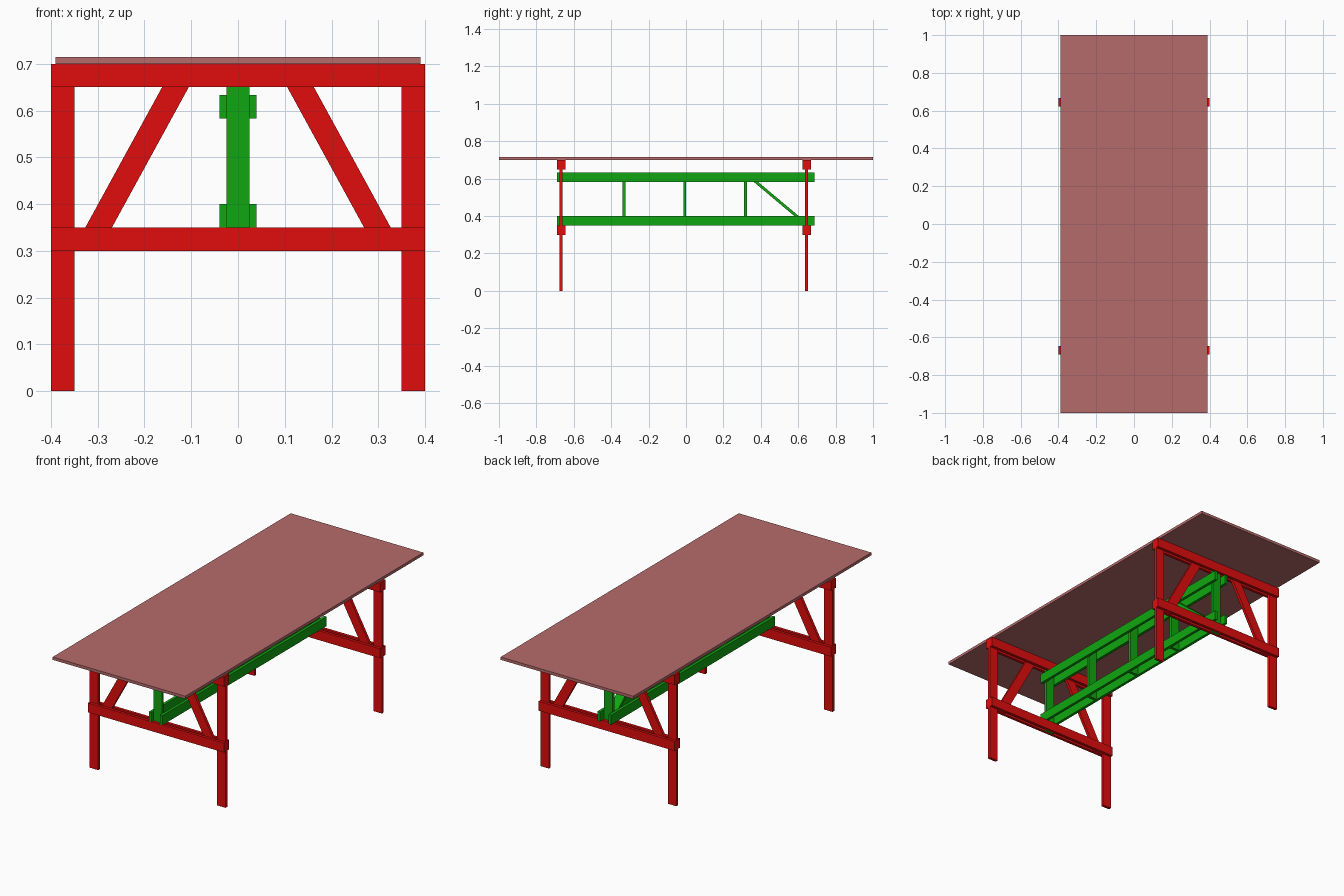
import bpy

if "Cube" in bpy.data.objects:
    bpy.data.objects.remove(bpy.data.objects["Cube"])

T = 0.015          # plank thickness
W = 0.05           # plank width
TRESTLE_Y = (-0.6675, 0.645)
LOW, HIGH = 0.35, 0.583   # undersides of the two stringers


def material(name, rgb):
    m = bpy.data.materials.new(name)
    m.diffuse_color = (*rgb, 1)
    m.use_nodes = True
    m.node_tree.nodes["Principled BSDF"].inputs["Base Color"].default_value = m.diffuse_color
    return m


RED = material("red_paint", (0.75, 0.004, 0.004))
GREEN = material("green_paint", (0.005, 0.38, 0.005))
TOP = material("faded_red", (0.47, 0.145, 0.145))


def prism(name, outline, axis, centre, thick, mat):
    """Extrude an outline along x (points are y,z) or y (points are x,z)."""
    n = len(outline)
    verts = []
    for d in (centre - thick / 2, centre + thick / 2):
        for a, z in outline:
            verts.append((d, a, z) if axis == "x" else (a, d, z))
    faces = [tuple(range(n))[::-1], tuple(range(n, 2 * n))]
    faces += [(i, (i + 1) % n, n + (i + 1) % n, n + i) for i in range(n)]
    if axis == "y":
        faces = [f[::-1] for f in faces]
    me = bpy.data.meshes.new(name)
    me.from_pydata(verts, [], faces)
    me.materials.append(mat)
    ob = bpy.data.objects.new(name, me)
    bpy.context.collection.objects.link(ob)
    return ob


def box(name, x0, x1, y0, y1, z0, z1, mat):
    return prism(name, [(y0, z0), (y1, z0), (y1, z1), (y0, z1)],
                 "x", (x0 + x1) / 2, x1 - x0, mat)


# Table top
box("table_top", -0.39, 0.39, -1, 1, 0.70, 0.715, TOP)

# Trestles: legs and slanted braces sandwiched between paired rails
for end, y in zip(("front", "back"), TRESTLE_Y):
    for level, z in (("lower", 0.30), ("upper", 0.65)):
        for side in (-1, 1):
            yc = y + side * T
            box(f"{end}_{level}_rail", -0.4, 0.4, yc - T / 2, yc + T / 2, z, z + W, RED)
    for s in (-1, 1):
        xs = sorted((s * 0.35, s * 0.40))
        box(f"{end}_leg", *xs, y - T / 2, y + T / 2, 0, 0.70, RED)
        outline = [(-0.354, 0.30), (-0.297, 0.30), (-0.078, 0.70), (-0.135, 0.70)]
        if s > 0:
            outline = [(-x, z) for x, z in reversed(outline)]
        prism(f"{end}_trestle_brace", outline, "y", y, T, RED)
    # Post joining the trestle to the centre beam
    box(f"{end}_beam_end_post", -W / 2, W / 2, y - T / 2, y + T / 2, 0.30, 0.70, GREEN)

# Centre beam: paired stringers with posts between them
for level, z in (("lower", LOW), ("upper", HIGH)):
    for s in (-1, 1):
        xs = sorted((s * 0.025, s * 0.04))
        box(f"{level}_stringer", *xs, -0.69, 0.6875, z, z + W, GREEN)

for y in (-0.332, -0.007, 0.318):
    box("beam_post", -W / 2, W / 2, y - T / 2, y + T / 2, LOW, HIGH + W, GREEN)

# Diagonal brace in the rear bay
prism("beam_diagonal", [(0.3255, 0.613), (0.6375, 0.351), (0.6375, 0.371), (0.3255, 0.633)],
      "x", 0, W, GREEN)
